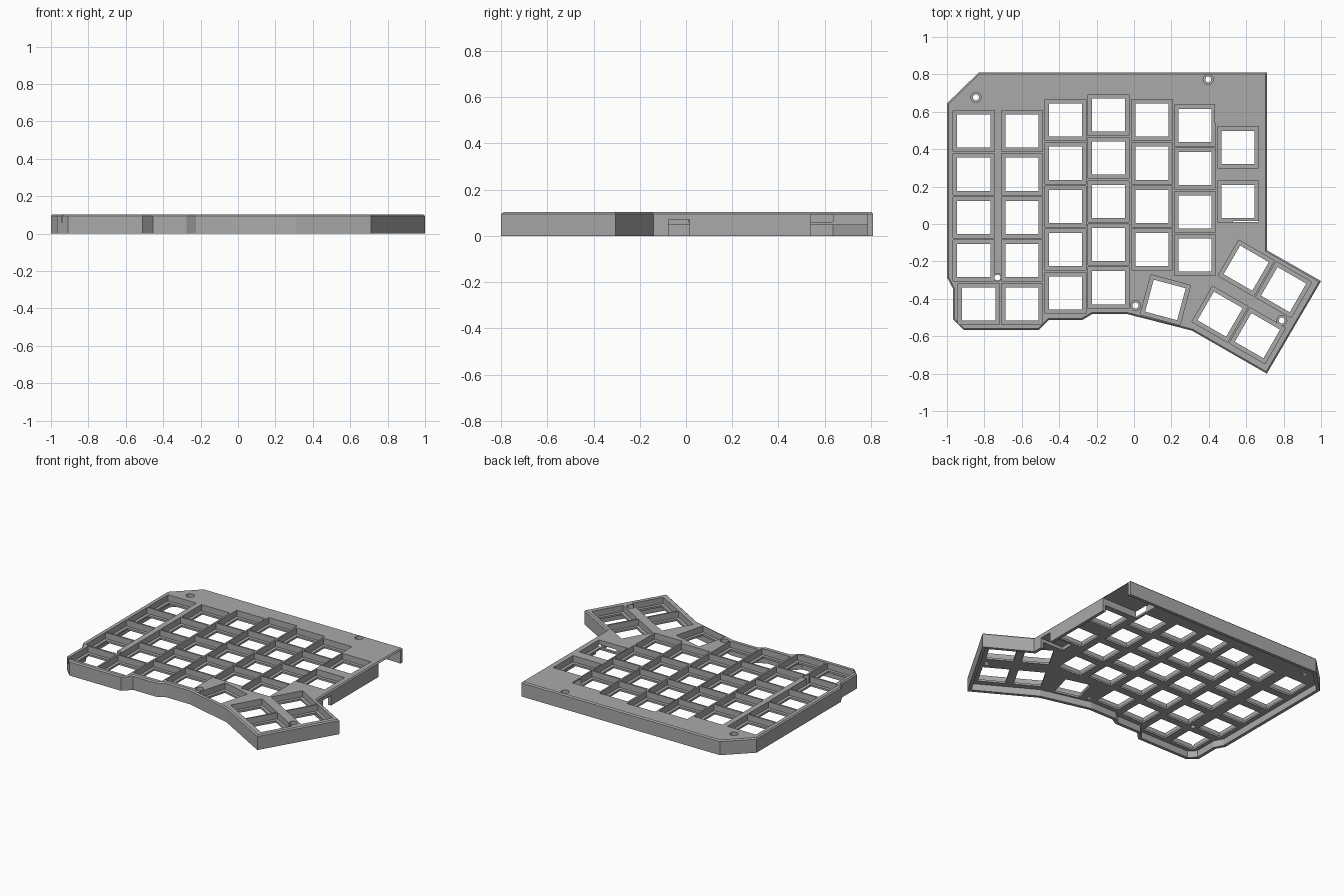
import bpy, bmesh, math
from mathutils import Vector, Matrix

if "Cube" in bpy.data.objects:
    bpy.data.objects.remove(bpy.data.objects["Cube"])

TOP, FLOOR, UNDER = 0.103, 0.06, 0.047   # deck top, key well floor, plate underside
PITCH, WELL, HOLE = 0.231, 0.22, 0.177

grey = bpy.data.materials.new("case_grey")
grey.use_nodes = True
grey.diffuse_color = (0.4, 0.4, 0.4, 1)
grey.node_tree.nodes["Principled BSDF"].inputs["Base Color"].default_value = (0.4, 0.4, 0.4, 1)

# Case outline, counter-clockwise
outline = [Vector(p) for p in (
    (-1, 0.645), (-1, -0.285), (-0.968, -0.345), (-0.968, -0.51), (-0.91, -0.567),
    (-0.51, -0.567), (-0.455, -0.512), (-0.275, -0.512), (-0.225, -0.482),
    (-0.035, -0.482), (0.31, -0.57), (0.71, -0.8), (1, -0.305), (0.71, -0.14),
    (0.71, 0.81), (-0.83, 0.81))]


def inset(points, d):
    """Move every edge of a closed outline inwards by d."""
    result = []
    for i, p in enumerate(points):
        a = (p - points[i - 1]).normalized()
        b = (points[(i + 1) % len(points)] - p).normalized()
        na, nb = Vector((-a.y, a.x)), Vector((-b.y, b.x))
        result.append(p + (na + nb) * d / (1 + na.dot(nb)))
    return result


def add_loft(bm, sections):
    """Closed solid through (outline, height) sections, bottom to top."""
    rings = [[bm.verts.new((p.x, p.y, z)) for p in pts] for pts, z in sections]
    for low, high in zip(rings, rings[1:]):
        n = len(low)
        for i in range(n):
            j = (i + 1) % n
            bm.faces.new((low[i], low[j], high[j], high[i]))
    bm.faces.new(rings[0][::-1])
    bm.faces.new(rings[-1])


def add_box(bm, x0, x1, y0, y1, z0, z1, turn=Matrix()):
    size = Matrix.Diagonal((x1 - x0, y1 - y0, z1 - z0, 1))
    place = Matrix.Translation(((x0 + x1) / 2, (y0 + y1) / 2, (z0 + z1) / 2))
    bmesh.ops.create_cube(bm, size=1, matrix=place @ turn @ size)


def finish(name, bm):
    bmesh.ops.recalc_face_normals(bm, faces=bm.faces)
    mesh = bpy.data.meshes.new(name)
    bm.to_mesh(mesh)
    bm.free()
    mesh.materials.append(grey)
    obj = bpy.data.objects.new(name, mesh)
    bpy.context.collection.objects.link(obj)
    return obj


# Solid case with a chamfered top rim
bm = bmesh.new()
add_loft(bm, [(outline, 0), (outline, TOP - 0.008), (inset(outline, 0.008), TOP)])
case = finish("keyboard_case", bm)


def cut(bm):
    """Subtract the solid in bm from the case."""
    cutter = finish("cutter", bm)
    cutter.hide_render = True
    mod = case.modifiers.new("cut", 'BOOLEAN')
    mod.operation, mod.solver, mod.object = 'DIFFERENCE', 'EXACT', cutter
    bpy.context.view_layer.update()
    graph = bpy.context.evaluated_depsgraph_get()
    mesh = bpy.data.meshes.new_from_object(case.evaluated_get(graph))
    case.modifiers.clear()
    case.data = mesh
    bpy.data.objects.remove(cutter)


# Key positions: columns given as x, top y, count, pitch
columns = [(-0.857, 0.497, 4, PITCH), (-0.598, 0.497, 5, PITCH), (-0.366, 0.556, 5, PITCH),
           (-0.136, 0.583, 5, PITCH), (0.096, 0.556, 4, PITCH), (0.327, 0.527, 4, PITCH),
           (0.556, 0.41, 2, 0.289)]
keys = [(x, y - i * step, 0) for x, y, n, step in columns for i in range(n)]
keys.append((-0.83, -0.428, 0))
# Turned thumb keys
keys += [(0.168, -0.406, -15), (0.6, -0.236, -30), (0.8, -0.351, -30),
         (0.46, -0.482, -30), (0.66, -0.597, -30)]


def key_cutter(size, z0):
    bm = bmesh.new()
    h = size / 2
    for x, y, angle in keys:
        turn = Matrix.Rotation(math.radians(angle), 4, 'Z')
        add_box(bm, x - h, x + h, y - h, y + h, z0, 0.2, turn)
    return bm


# Hollow underside inside the outer walls
bm = bmesh.new()
inner = inset(outline, 0.022)
add_loft(bm, [(inner, -0.1), (inner, UNDER)])
cut(bm)

# Key wells and switch openings
cut(key_cutter(WELL, FLOOR))
cut(key_cutter(HOLE, -0.1))

# Controller bay and cable socket bay, open through the right wall
bm = bmesh.new()
add_box(bm, 0.432, 0.8, 0.54, 0.785, -0.1, 0.093)
add_box(bm, 0.53, 0.8, -0.075, 0.016, -0.1, 0.07)
cut(bm)

# Counterbored screw holes
screws = [(-0.845, 0.677, 0.027), (0.397, 0.773, 0.027), (-0.73, -0.286, 0.02),
          (0.008, -0.436, 0.027), (0.79, -0.516, 0.027)]
for wide in (True, False):
    bm = bmesh.new()
    for x, y, r in screws:
        radius, z = (r, FLOOR + 0.2) if wide else (0.016, 0)
        bmesh.ops.create_cone(bm, cap_ends=True, segments=24, radius1=radius, radius2=radius,
                              depth=0.4, matrix=Matrix.Translation((x, y, z)))
    cut(bm)
